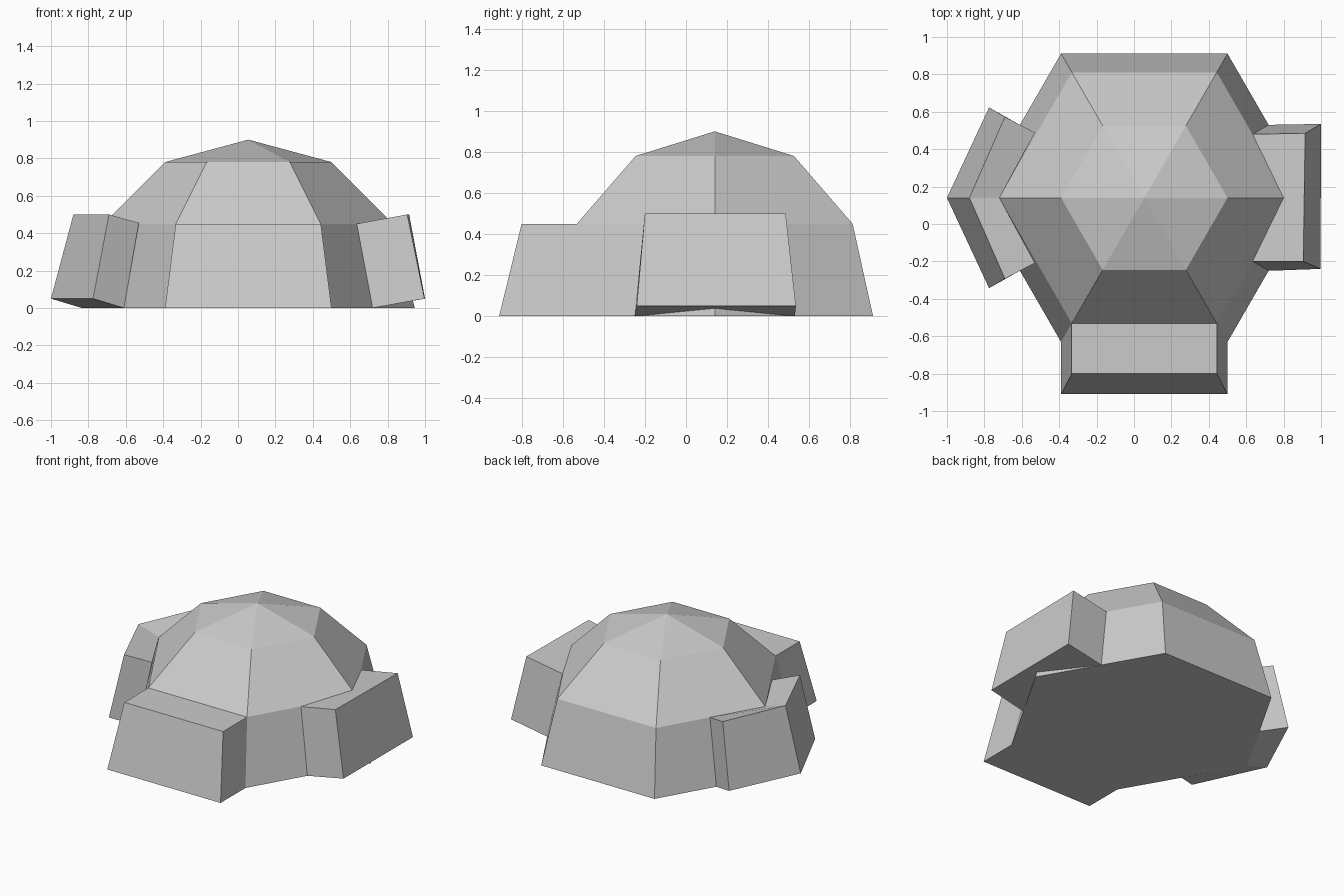
import bpy, bmesh
from math import cos, sin, pi

if "Cube" in bpy.data.objects:
    bpy.data.objects.remove(bpy.data.objects["Cube"])

CX, CY = 0.055, 0.14


def make_object(name, bm):
    bmesh.ops.recalc_face_normals(bm, faces=bm.faces)
    mesh = bpy.data.meshes.new(name)
    bm.to_mesh(mesh)
    bm.free()
    obj = bpy.data.objects.new(name, mesh)
    bpy.context.collection.objects.link(obj)
    return obj


def bridge(bm, a, b, closed=True):
    n = len(a)
    for i in range(n if closed else n - 1):
        j = (i + 1) % n
        bm.faces.new((a[i], a[j], b[j], b[i]))


def block(name, sections):
    """Loft four-point sections (inner base, outer base, outer top, inner top)."""
    bm = bmesh.new()
    loops = [[bm.verts.new(p) for p in s] for s in sections]
    for a, b in zip(loops, loops[1:]):
        bridge(bm, a, b)
    bm.faces.new(loops[0])
    bm.faces.new(loops[-1])
    return make_object(name, bm)


# Six-sided dome: stacked rings closed by a low pyramid
bm = bmesh.new()
rings = []
for radius, z in ((0.89, 0), (0.775, 0.45), (0.445, 0.78)):
    rings.append([bm.verts.new((CX + radius * cos(i * pi / 3),
                                CY + radius * sin(i * pi / 3), z)) for i in range(6)])
for low, high in zip(rings, rings[1:]):
    bridge(bm, low, high)
bm.faces.new(rings[0])
apex = bm.verts.new((CX, CY, 0.9))
for i in range(6):
    bm.faces.new((rings[-1][i], rings[-1][(i + 1) % 6], apex))
make_object("dome", bm)

# Front porch: continues the front wall forward
block("front_porch", [
    [(CX + s * 0.445, -0.63, 0), (CX + s * 0.445, -0.91, 0),
     (CX + s * 0.388, -0.80, 0.45), (CX + s * 0.388, -0.53, 0.45)] for s in (-1, 1)])

# Right porch: straight block across the right corner, slightly tilted up
block("right_porch", [
    [(0.72, -0.25, 0), (0.997, -0.24, 0.05), (0.905, -0.20, 0.5), (0.635, -0.20, 0.45)],
    [(0.72, 0.53, 0), (1.0, 0.535, 0.05), (0.915, 0.485, 0.5), (0.635, 0.48, 0.45)]])

# Left porch: bent block wrapping the left corner
end = [(-0.61, 0.39, 0), (-0.775, 0.483, 0.05), (-0.69, 0.433, 0.5), (-0.53, 0.348, 0.455)]
corner = [(-0.835, CY, 0), (-1.0, CY, 0.05), (-0.88, CY, 0.5), (-0.72, CY, 0.45)]
block("left_porch", [
    [(x, CY - d, z) for x, d, z in end],
    corner,
    [(x, CY + d, z) for x, d, z in end]])
